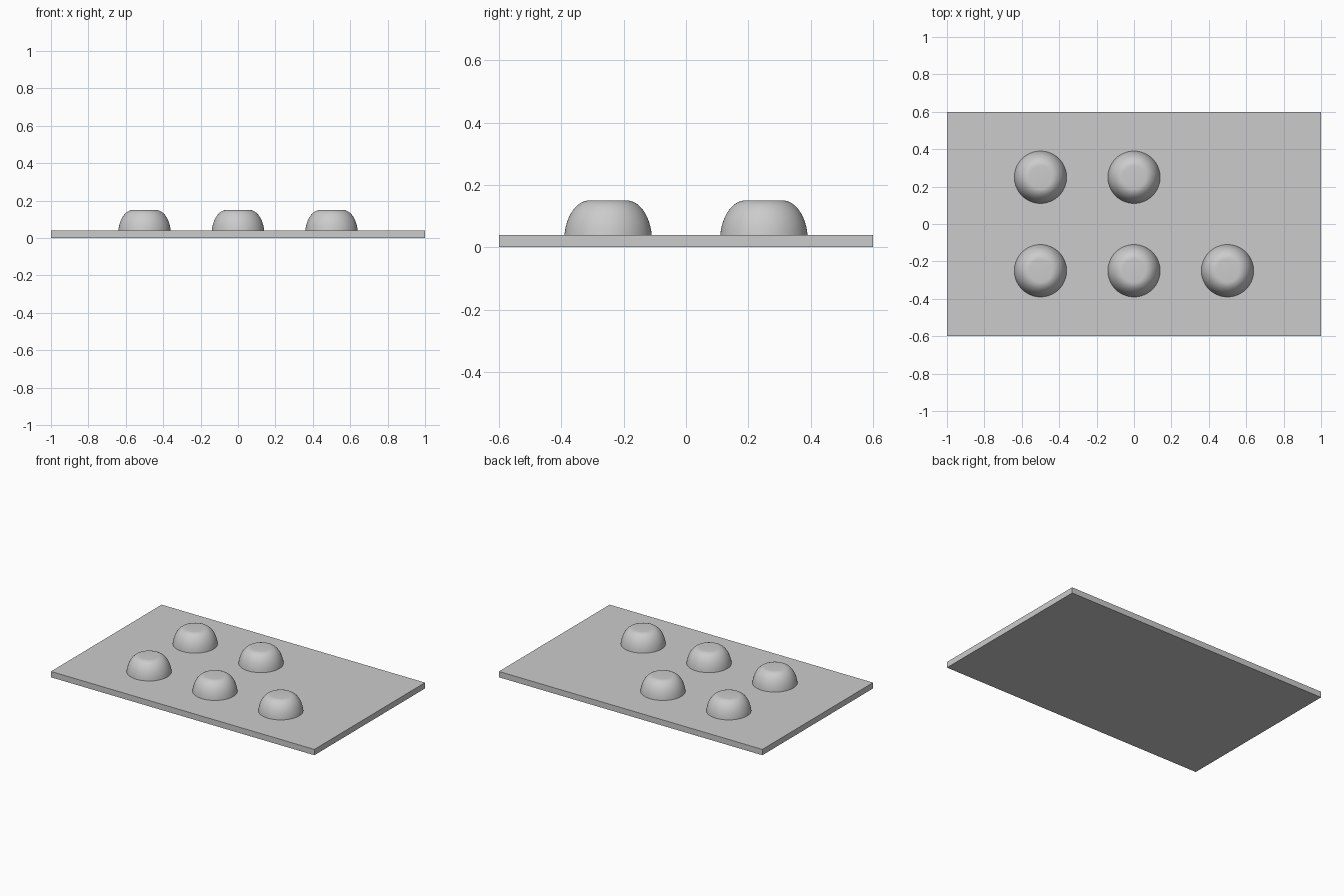
import bpy
import bmesh
import math

cube = bpy.data.objects.get("Cube")
if cube:
    bpy.data.objects.remove(cube)

GREY = (0.6, 0.6, 0.6, 1)
grey = bpy.data.materials.new("light_grey")
grey.use_nodes = True
grey.diffuse_color = GREY
grey.node_tree.nodes["Principled BSDF"].inputs["Base Color"].default_value = GREY

LENGTH, WIDTH, THICK = 2.0, 1.2, 0.04
BASE_R, FLAT_R, TOP_Z = 0.14, 0.06, 0.15
SIDES, STEPS = 64, 14


def finish(bm, name, location=(0, 0, 0)):
    bmesh.ops.recalc_face_normals(bm, faces=bm.faces)
    mesh = bpy.data.meshes.new(name)
    bm.to_mesh(mesh)
    bm.free()
    mesh.materials.append(grey)
    obj = bpy.data.objects.new(name, mesh)
    obj.location = location
    bpy.context.collection.objects.link(obj)
    return obj


def dome(name, x, y):
    """Rounded bump with a flat top, lathed from an elliptical shoulder."""
    bm = bmesh.new()
    start = math.radians(9)
    centre_z = (THICK - TOP_Z * math.sin(start)) / (1 - math.sin(start))
    reach = (BASE_R - FLAT_R) / math.cos(start)
    rings = []
    for i in range(STEPS + 1):
        a = start + (math.pi / 2 - start) * i / STEPS
        r = FLAT_R + reach * math.cos(a)
        z = centre_z + (TOP_Z - centre_z) * math.sin(a)
        rings.append([bm.verts.new((r * math.cos(t), r * math.sin(t), z))
                      for t in (math.tau * k / SIDES for k in range(SIDES))])
    for low, high in zip(rings, rings[1:]):
        for k in range(SIDES):
            n = (k + 1) % SIDES
            bm.faces.new((low[k], low[n], high[n], high[k]))
    bm.faces.new(rings[-1])
    bm.faces.new(rings[0][::-1])
    obj = finish(bm, name, (x, y, 0))
    bpy.ops.object.select_all(action="DESELECT")
    obj.select_set(True)
    bpy.context.view_layer.objects.active = obj
    bpy.ops.object.shade_smooth_by_angle(angle=math.radians(30))


# Flat base plate
bm = bmesh.new()
bmesh.ops.create_cube(bm, size=1)
bmesh.ops.scale(bm, vec=(LENGTH, WIDTH, THICK), verts=bm.verts)
finish(bm, "base_plate", (0, 0, THICK / 2))

# Raised dots: three in the front row, two in the back row
for row, y, columns in (("front", -0.25, (-0.5, 0, 0.5)),
                        ("back", 0.25, (-0.5, 0))):
    for i, x in enumerate(columns, 1):
        dome(f"{row}_dome_{i}", x, y)
